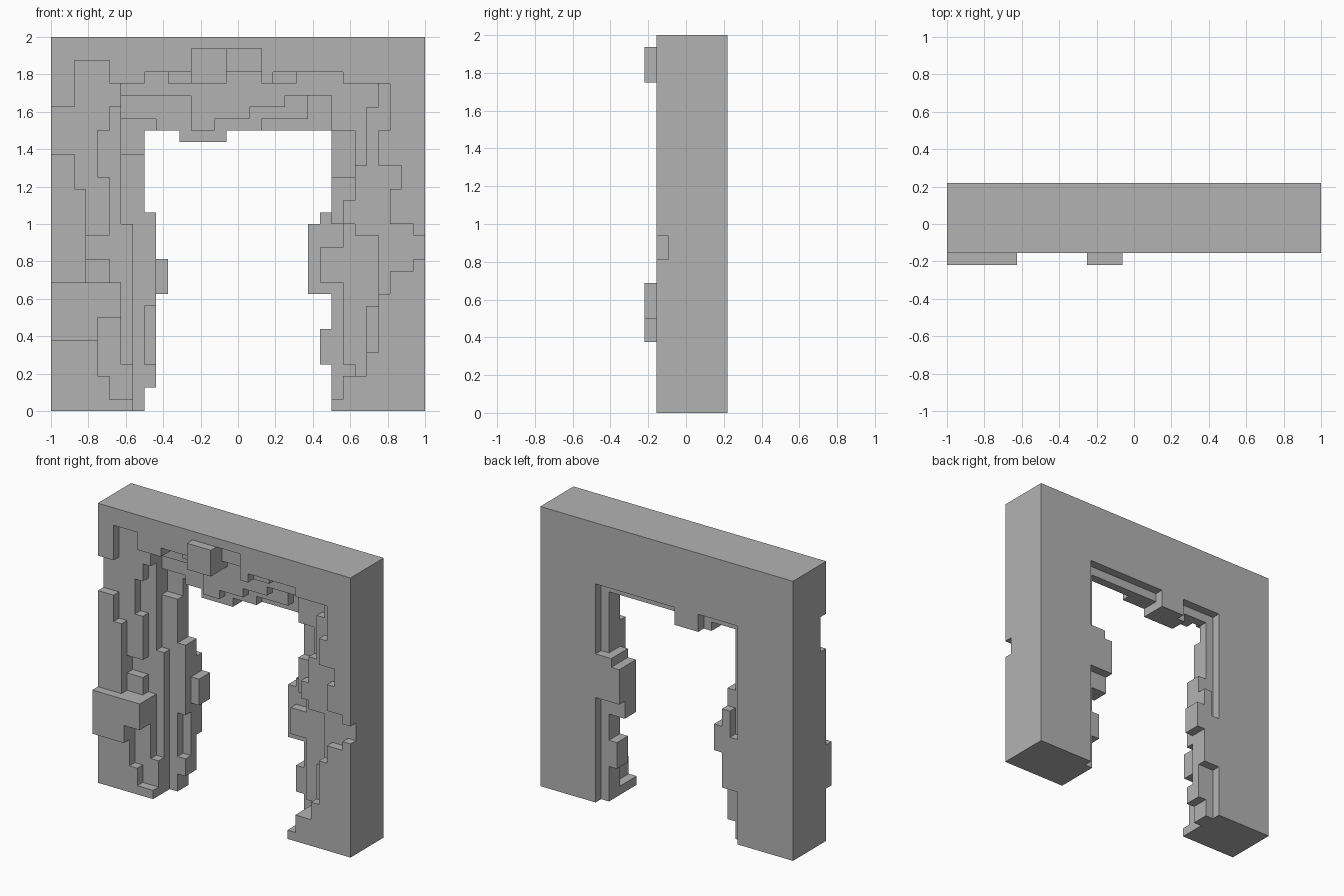
import bpy, bmesh
from mathutils import Vector

cube = bpy.data.objects.get("Cube")
if cube:
    bpy.data.objects.remove(cube, do_unlink=True)

UNIT = 1 / 16          # edge length of one block
HALF, HEIGHT = 16, 32  # half width and height, in blocks
blocks = set()


def step(profile, position):
    """Value of a stepped profile given as (end, value) pairs."""
    return next(value for end, value in profile if position < end)


def wall_layer(depth, left, right, top):
    """Fill one layer of the wall around a ragged opening.
    left and right give the jamb edge by height, top the lintel edge by width."""
    for x in range(-HALF, HALF):
        for z in range(HEIGHT):
            between = step(left, z) <= x < step(right, z)
            if not (between and z < step(top, x)):
                blocks.add((x, depth, z))


def cells(x_range, depth, z_range):
    return {(x, depth, z) for x in range(*x_range) for z in range(*z_range)}


# Stones standing proud of the front
blocks |= cells((-4, -1), 0, (28, 31))
blocks |= cells((-16, -10), 0, (8, 11))
blocks |= cells((-16, -12), 0, (6, 8))

# Front face of the wall, with the widest broken edge
wall_layer(
    depth=1,
    left=[(1, -9), (3, -11), (8, -12), (11, -10), (19, -13), (22, -14), (HEIGHT, -HALF)],
    right=[(1, 8), (3, 9), (5, 11), (10, 12), (12, 13), (13, 15), (15, HALF),
           (16, 15), (19, 13), (21, 14), (24, 12), (HEIGHT, 13)],
    top=[(-14, 26), (-11, 30), (-8, 28), (-4, 29), (-1, 28), (2, 31), (3, 28),
         (9, 29), (HALF, 28)],
)

# Second layer
wall_layer(
    depth=2,
    left=[(4, -9), (11, -10), (13, -11), (15, -13), (20, -11), (24, -12),
          (26, -11), (HEIGHT, -10)],
    right=[(1, 8), (3, 9), (9, 11), (15, 12), (16, 10), (18, 9), (21, 10),
           (26, 11), (HEIGHT, 12)],
    top=[(-8, 28), (-6, 29), (-1, 28), (2, 29), (5, 28), (9, 29), (HALF, 28)],
)

# Third layer
wall_layer(
    depth=3,
    left=[(16, -9), (HEIGHT, -10)],
    right=[(1, 8), (3, 9), (4, 10), (11, 9), (14, 7), (16, 9), (20, 8),
           (24, 10), (HEIGHT, 8)],
    top=[(-4, 27), (-2, 24), (1, 25), (4, 26), (HALF, 27)],
)

# Core layers, which leave the narrowest opening
core_right = [(4, 8), (7, 7), (10, 8), (16, 6), (17, 7), (HEIGHT, 8)]
wall_layer(
    depth=4,
    left=[(2, -8), (4, -7), (9, -8), (17, -7), (22, -8), (HEIGHT, -10)],
    right=core_right,
    top=[(-7, 25), (-5, 24), (-1, 23), (2, 24), (6, 25), (HALF, 27)],
)
wall_layer(
    depth=5,
    left=[(2, -8), (10, -7), (13, -6), (17, -7), (HEIGHT, -8)],
    right=core_right,
    top=[(-5, 24), (-1, 23), (HALF, 24)],
)

# Back face of the wall, with a small slot in one jamb
wall_layer(
    depth=6,
    left=[(6, -9), (10, -7), (13, -6), (15, -7), (HEIGHT, -9)],
    right=[(12, 9), (16, 6), (17, 7), (HEIGHT, 9)],
    top=[(-4, 25), (-1, 23), (HALF, 25)],
)
blocks -= cells((-9, -8), 6, (12, 15))

# Skin the blocks with their exposed faces only
bm = bmesh.new()
corners = {}


def corner(point):
    key = tuple(point)
    if key not in corners:
        x, y, z = key
        corners[key] = bm.verts.new(Vector((x, y - 3.5, z)) * UNIT)
    return corners[key]


for block in blocks:
    for axis in range(3):
        u, v = (axis + 1) % 3, (axis + 2) % 3
        for side in (0, 1):
            neighbour = list(block)
            neighbour[axis] += 2 * side - 1
            if tuple(neighbour) in blocks:
                continue
            loop = []
            for du, dv in ((0, 0), (1, 0), (1, 1), (0, 1)):
                point = list(block)
                point[axis] += side
                point[u] += du
                point[v] += dv
                loop.append(corner(point))
            bm.faces.new(loop if side else loop[::-1])

# Merge coplanar faces into clean slabs
bmesh.ops.dissolve_limit(bm, angle_limit=0.01, verts=bm.verts[:], edges=bm.edges[:])
mesh = bpy.data.meshes.new("stone_archway")
bm.to_mesh(mesh)
bm.free()

# Plain grey stone
stone = bpy.data.materials.new("grey stone")
stone.use_nodes = True
grey = (0.45, 0.45, 0.45, 1)
stone.diffuse_color = grey
stone.node_tree.nodes["Principled BSDF"].inputs["Base Color"].default_value = grey
mesh.materials.append(stone)

archway = bpy.data.objects.new("stone_archway", mesh)
bpy.context.collection.objects.link(archway)
